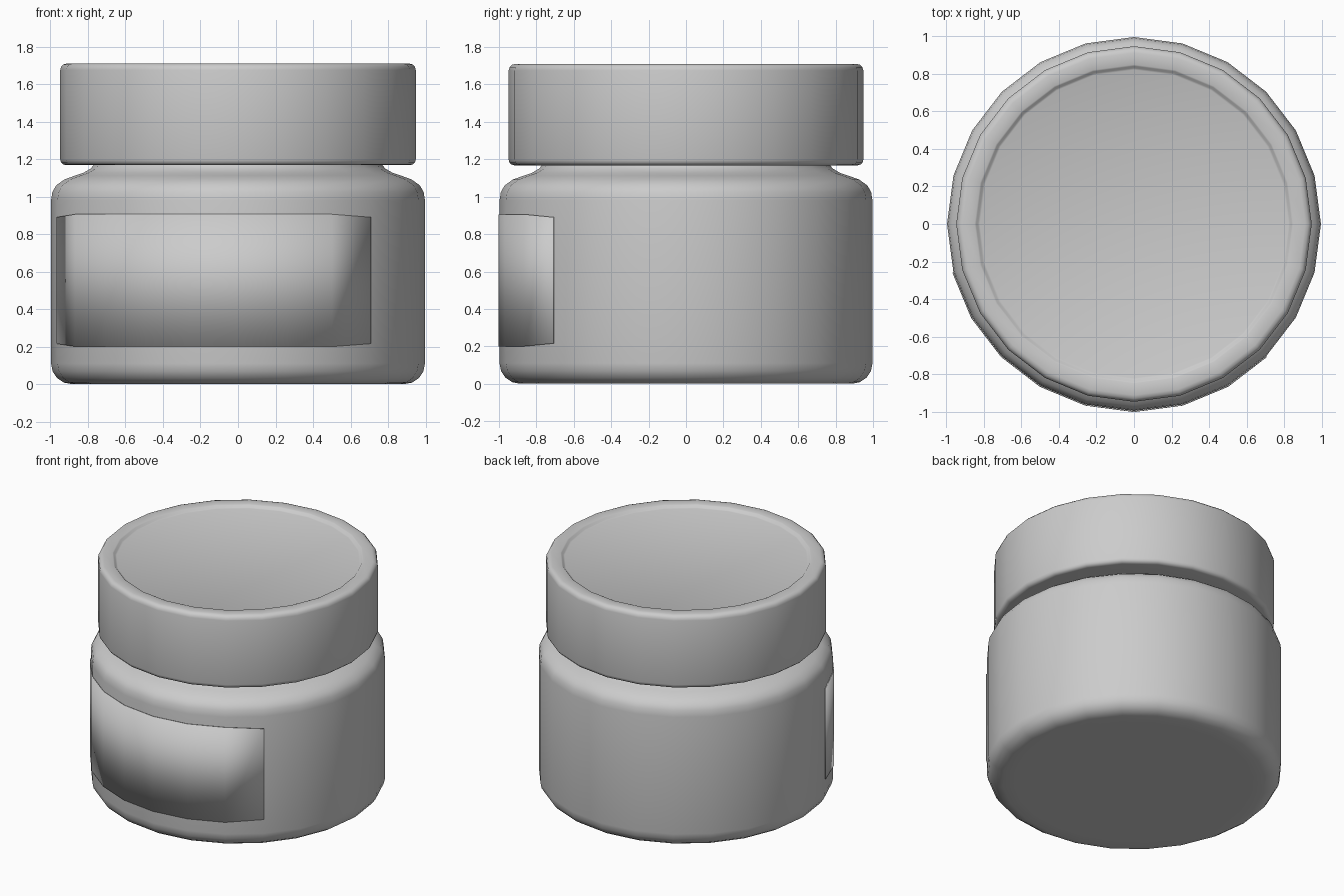
import bpy, bmesh
from math import sin, cos, pi, radians

if "Cube" in bpy.data.objects:
    bpy.data.objects.remove(bpy.data.objects["Cube"])

SIDES = 24


def finish(name, bm, angle=40):
    me = bpy.data.meshes.new(name)
    bm.to_mesh(me)
    bm.free()
    ob = bpy.data.objects.new(name, me)
    bpy.context.collection.objects.link(ob)
    me.shade_smooth()
    me.set_sharp_from_angle(angle=radians(angle))
    return ob


def lathe(name, profile):
    """Revolve (radius, z) points, listed bottom to top, and cap both ends."""
    bm = bmesh.new()
    rings = [[bm.verts.new((r * cos(2 * pi * i / SIDES), r * sin(2 * pi * i / SIDES), z))
              for i in range(SIDES)] for r, z in profile]
    for a, b in zip(rings, rings[1:]):
        for i in range(SIDES):
            j = (i + 1) % SIDES
            bm.faces.new((a[i], a[j], b[j], b[i]))
    bm.faces.new(rings[0][::-1])
    bm.faces.new(rings[-1])
    return finish(name, bm)


def corner(r, z, radius, start, steps=4):
    """Quarter-round profile corner centred on (r, z)."""
    return [(r + radius * cos(radians(start + 90 * k / steps)),
             z + radius * sin(radians(start + 90 * k / steps))) for k in range(steps + 1)]


# Jar body: rounded base, straight wall, soft shoulder, neck running into the lid
R = 0.997
lathe("jar_body", [(0.80, 0.0)] + corner(R - 0.11, 0.11, 0.11, -90) + [
    (R, 0.98), (0.990, 1.025), (0.970, 1.06), (0.925, 1.092), (0.87, 1.112),
    (0.825, 1.127), (0.785, 1.15), (0.765, 1.175), (0.76, 1.25)])

# Lid: rounded edges with a shallow recessed top panel
L = 0.948
lathe("lid", [(0.74, 1.168)] + corner(L - 0.03, 1.198, 0.03, -90, 3)
      + corner(L - 0.035, 1.675, 0.035, 0, 3)
      + [(0.85, 1.71), (0.842, 1.706), (0.832, 1.694), (0.822, 1.69)])

# Label: thin wrap on the front left, ends trimmed slightly
bm = bmesh.new()
columns = []
for k in range(9):
    a = radians(-165 + 15 * k)
    trim = 0.016 if k in (0, 8) else 0.0
    columns.append([bm.verts.new((1.003 * cos(a), 1.003 * sin(a), z))
                    for z in (0.2 + trim, 0.906 - trim)])
for a, b in zip(columns, columns[1:]):
    bm.faces.new((a[0], b[0], b[1], a[1]))
label = finish("label", bm)
solid = label.modifiers.new("thickness", 'SOLIDIFY')
solid.thickness = 0.005
solid.offset = -1
